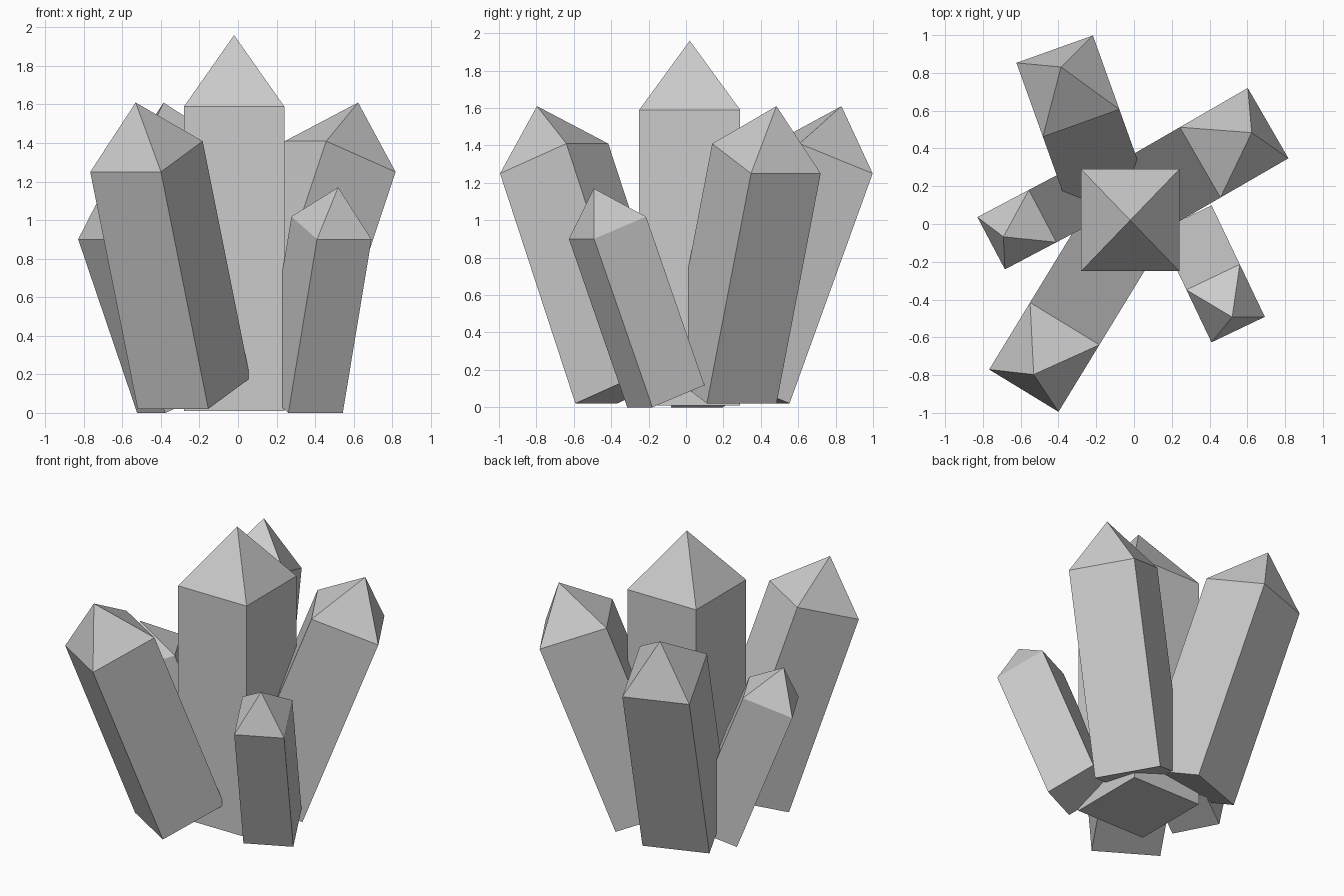
import bpy
import bmesh
from math import radians
from mathutils import Matrix, Vector

default_cube = bpy.data.objects.get("Cube")
if default_cube:
    bpy.data.objects.remove(default_cube, do_unlink=True)

GREY = (0.6, 0.6, 0.6, 1.0)
stone = bpy.data.materials.new("pale grey stone")
stone.use_nodes = True
stone.diffuse_color = GREY
stone.node_tree.nodes["Principled BSDF"].inputs["Base Color"].default_value = GREY


def crystal(name, shoulder, size, length, tip, heading=0, tilt=0):
    """Four-sided shaft with a pyramid tip; shoulder is the centre of the tip's base."""
    bm = bmesh.new()
    hx, hy = size[0] / 2, size[1] / 2
    corners = [(-hx, -hy), (hx, -hy), (hx, hy), (-hx, hy)]
    bottom = [bm.verts.new((x, y, -length)) for x, y in corners]
    top = [bm.verts.new((x, y, 0)) for x, y in corners]
    apex = bm.verts.new((0, 0, tip))
    bm.faces.new(bottom[::-1])
    for i in range(4):
        j = (i + 1) % 4
        bm.faces.new((bottom[i], bottom[j], top[j], top[i]))
        bm.faces.new((top[i], top[j], apex))
    # Lean outwards along the heading
    bm.transform(Matrix.Rotation(radians(heading), 4, 'Z')
                 @ Matrix.Rotation(radians(tilt), 4, 'Y'))
    mesh = bpy.data.meshes.new(name)
    bm.to_mesh(mesh)
    bm.free()
    mesh.materials.append(stone)
    obj = bpy.data.objects.new(name, mesh)
    obj.location = Vector(shoulder)
    bpy.context.collection.objects.link(obj)
    return obj


# Upright centre crystal
crystal("centre_crystal", (-0.02, 0.02, 1.59), (0.52, 0.54), 1.58, 0.37)

# Large leaning crystals
for name, x, y, heading in (("front_large_crystal", -0.475, -0.705, 238.6),
                            ("left_large_crystal", 0.53, 0.43, 30),
                            ("back_large_crystal", -0.35, 0.73, 109.7)):
    crystal(name, (x, y, 1.33), (0.445, 0.43), 1.317, 0.30, heading, 21)

# Small leaning crystals
for name, x, y, heading in (("front_small_crystal", 0.485, -0.42, -64.5),
                            ("right_small_crystal", -0.62, -0.03, 207.8)):
    crystal(name, (x, y, 0.96), (0.33, 0.313), 0.965, 0.225, heading, 21)
